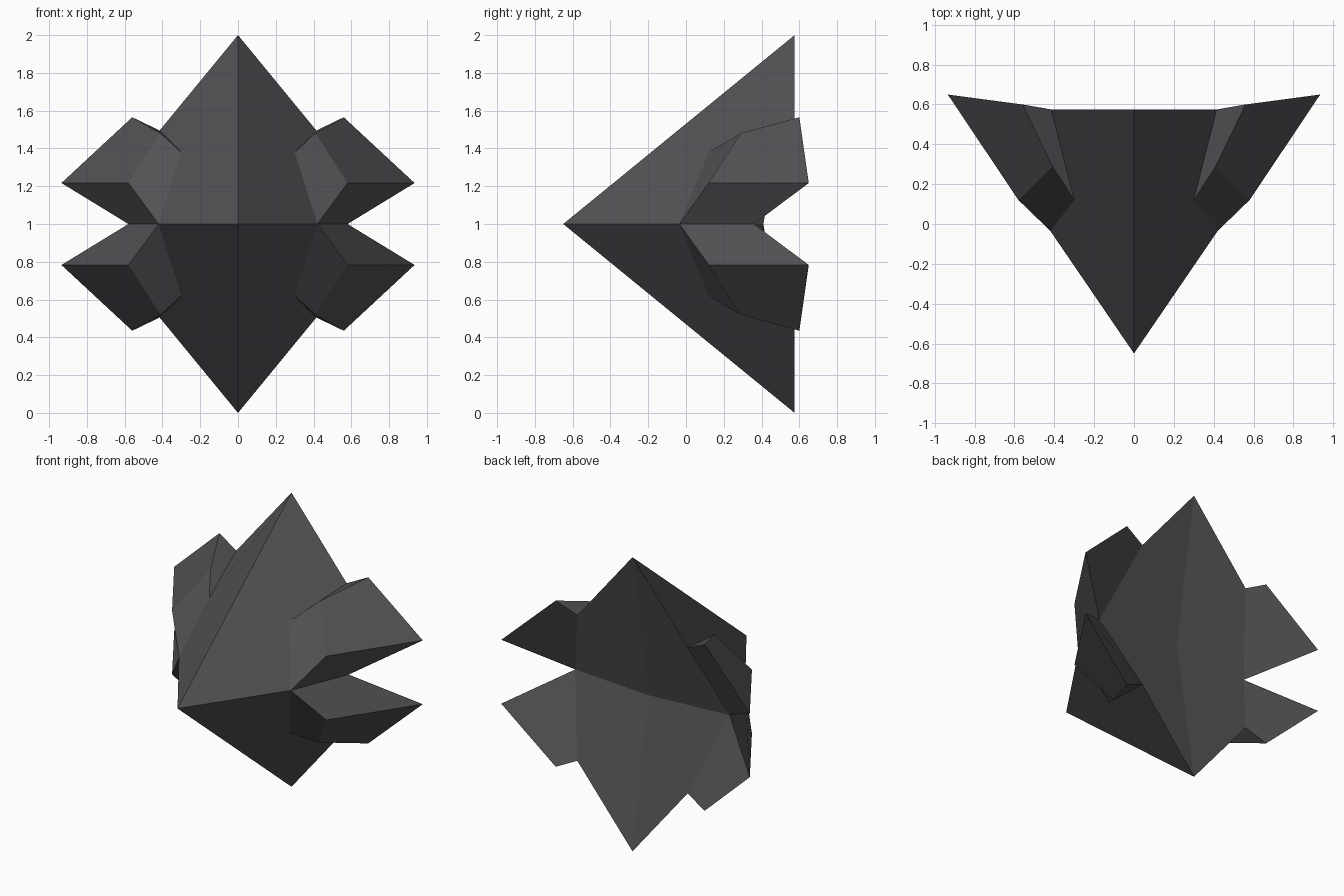
import bpy

if "Cube" in bpy.data.objects:
    bpy.data.objects.remove(bpy.data.objects["Cube"])

# One dark grey for the whole faceted shape
grey = bpy.data.materials.new("dark_grey")
grey.diffuse_color = (0.085, 0.083, 0.09, 1)
grey.use_nodes = True
grey.node_tree.nodes["Principled BSDF"].inputs["Base Color"].default_value = grey.diffuse_color

# Key corners of one quarter (right, upper), heights measured from the mid plane
P = {
    "nose": (0, -0.65, 0), "peak": (0, 0.575, 1), "back_centre": (0, 0.41, 0),
    "shoulder": (0.415, 0.575, 0.495), "root": (0.42, -0.035, 0),
    "notch": (0.58, 0.36, 0),
    "low_front": (0.58, 0.12, 0.217), "high_front": (0.41, 0.29, 0.48),
    "inner_front": (0.30, 0.12, 0.38),
    "low_tip": (0.935, 0.65, 0.217), "high_tip": (0.56, 0.60, 0.565),
}


def quarter_part(name, faces):
    """Mesh one quarter, then mirror it left-right and up-down about z = 1."""
    names = sorted({n for f in faces for n in f.split()})
    mesh = bpy.data.meshes.new(name)
    mesh.from_pydata([P[n] for n in names], [],
                     [[names.index(n) for n in f.split()] for f in faces])
    mesh.materials.append(grey)
    obj = bpy.data.objects.new(name, mesh)
    bpy.context.collection.objects.link(obj)
    obj.location.z = 1
    mirror = obj.modifiers.new("mirror", "MIRROR")
    mirror.use_axis = (True, False, True)
    mirror.merge_threshold = 0.0005
    return obj


# Pointed body with four blocky fins growing out of it, one continuous skin
quarter_part("finned_body", [
    "nose root inner_front shoulder peak",      # sloped body front
    "peak shoulder notch back_centre",          # slightly hollow back
    "root low_front high_front inner_front",    # fin front end
    "low_front low_tip high_tip high_front",    # fin outer side
    "inner_front high_front high_tip shoulder", # fin outer edge
    "low_tip notch shoulder high_tip",          # fin back
    "root notch low_tip low_front",             # fin side facing its twin
])
